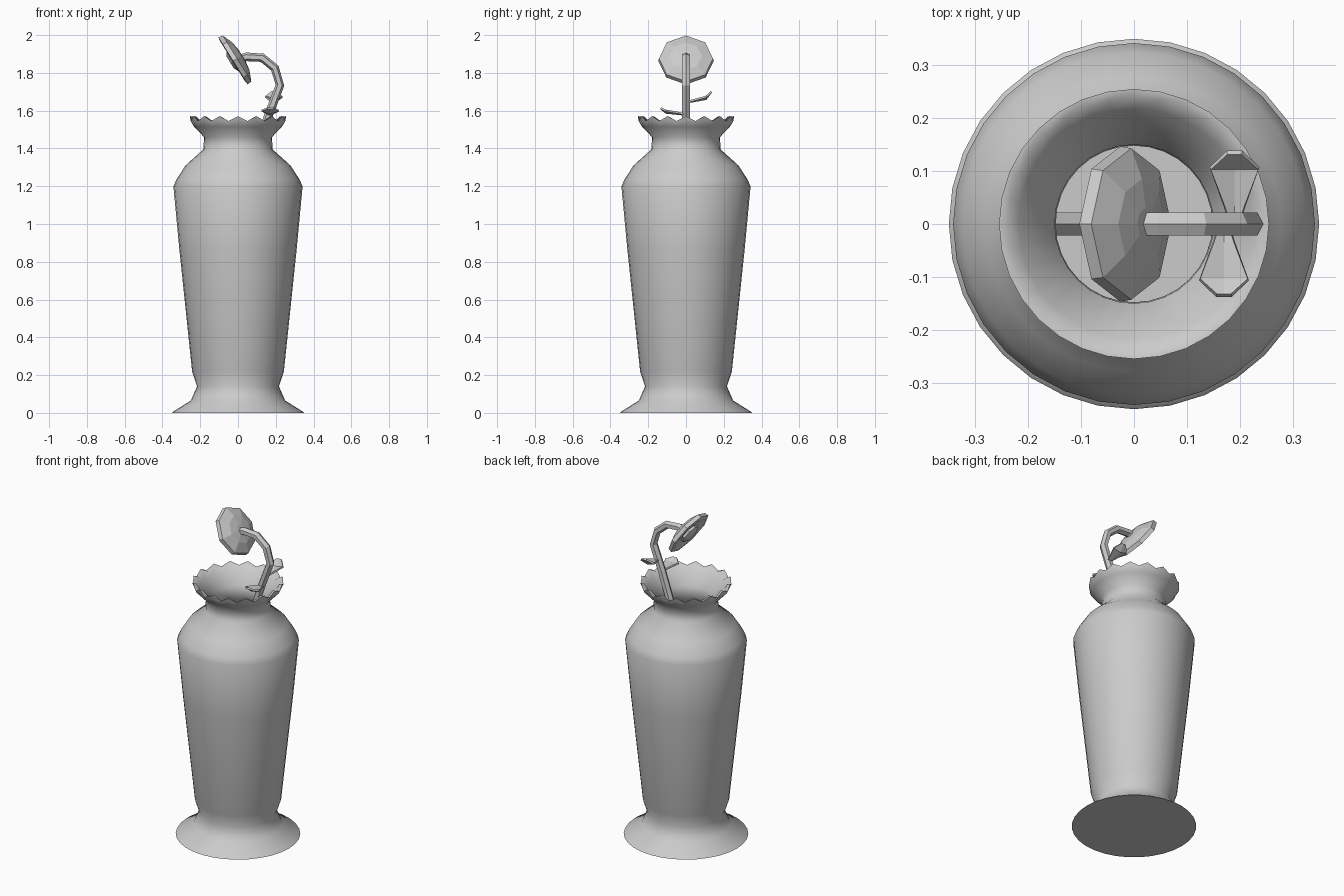
import bpy, bmesh, math
from mathutils import Vector

if "Cube" in bpy.data.objects:
    bpy.data.objects.remove(bpy.data.objects["Cube"])

grey = bpy.data.materials.new("plain_grey")
grey.diffuse_color = (0.6, 0.6, 0.6, 1)
grey.use_nodes = True
grey.node_tree.nodes["Principled BSDF"].inputs["Base Color"].default_value = grey.diffuse_color


def finish(bm, name, smooth_angle=None):
    bmesh.ops.recalc_face_normals(bm, faces=bm.faces)
    me = bpy.data.meshes.new(name)
    bm.to_mesh(me)
    bm.free()
    me.materials.append(grey)
    ob = bpy.data.objects.new(name, me)
    bpy.context.collection.objects.link(ob)
    if smooth_angle:
        bpy.ops.object.select_all(action='DESELECT')
        bpy.context.view_layer.objects.active = ob
        ob.select_set(True)
        bpy.ops.object.shade_smooth_by_angle(angle=math.radians(smooth_angle))
    return ob


def loft(bm, rings):
    """Skin a list of equal-length point rings and cap both ends."""
    rows = [[bm.verts.new(p) for p in r] for r in rings]
    n = len(rows[0])
    for a, b in zip(rows, rows[1:]):
        for i in range(n):
            j = (i + 1) % n
            bm.faces.new((a[i], a[j], b[j], b[i]))
    bm.faces.new(rows[0])
    bm.faces.new(rows[-1])


# vase: outer wall, scalloped rim, inner wall; third value is the scallop height
profile = [(0.35, 0, 0), (0.345, 0.006, 0), (0.25, 0.065, 0), (0.217, 0.14, 0),
           (0.243, 0.22, 0), (0.31, 0.86, 0), (0.342, 1.2, 0), (0.325, 1.237, 0),
           (0.278, 1.31, 0), (0.183, 1.395, 0), (0.18, 1.46, 0), (0.232, 1.515, 0),
           (0.25, 1.54, 0.006), (0.255, 1.558, 0.013), (0.238, 1.556, 0.013),
           (0.218, 1.53, 0), (0.15, 1.465, 0), (0.148, 1.385, 0), (0.25, 1.29, 0),
           (0.312, 1.195, 0), (0.28, 0.86, 0), (0.213, 0.22, 0), (0.19, 0.15, 0)]
SEG = 32
bm = bmesh.new()
loft(bm, [[(r * math.cos(i * math.tau / SEG), r * math.sin(i * math.tau / SEG),
            z + w * (-1) ** i) for i in range(SEG)] for r, z, w in profile])
finish(bm, "vase", 60)

# stem: six-sided tube leaning inside the vase and drooping over at the top
path = [Vector((x, 0, z)) for x, z in
        [(-0.19, 0.3), (0.11, 1.42), (0.165, 1.585), (0.222, 1.735),
         (0.195, 1.825), (0.128, 1.88), (0.045, 1.885), (0.015, 1.875)]]
rings = []
for i, p in enumerate(path):
    d = (path[min(i + 1, len(path) - 1)] - path[max(i - 1, 0)]).normalized()
    side = Vector((d.z, 0, -d.x))
    rings.append([p + side * 0.023 * math.cos(k * math.tau / 6)
                  + Vector((0, 0.025 * math.sin(k * math.tau / 6), 0)) for k in range(6)])
bm = bmesh.new()
loft(bm, rings)
finish(bm, "stem")

# flower head: octagonal dish, facing down and to the left
centre = Vector((-0.012, 0, 1.872))
face_dir = Vector((-0.85, 0, -0.53)).normalized()
u = Vector((-face_dir.z, 0, face_dir.x))


def disc_rings(rows):
    return [[centre + face_dir * h + r * (u * math.cos(k * math.tau / 8)
             + Vector((0, math.sin(k * math.tau / 8), 0))) for k in range(8)]
            for r, h in rows]


bm = bmesh.new()
loft(bm, disc_rings([(0.03, -0.04), (0.085, -0.032), (0.143, -0.008),
                     (0.147, 0.016), (0.125, 0.02), (0.07, 0.008)]))
finish(bm, "flower_petals")
bm = bmesh.new()
loft(bm, disc_rings([(0.062, 0.0), (0.06, 0.022), (0.035, 0.034)]))
finish(bm, "flower_centre")


# leaves: folded blades on either side of the stem
def leaf(name, cx, sy, z0, rise):
    bm = bmesh.new()
    rows = []
    # distance along the leaf, half width, height, edge lift
    for y, w, h, lift in [(0.01, 0.012, 0, 0.004), (0.035, 0.02, 0.004, 0.006),
                          (0.105, 0.046, 0.3 * rise, 0.012),
                          (0.135, 0.014, rise, 0.0)]:
        rows.append([bm.verts.new((cx + s * w, sy * y, z0 + h + abs(s) * lift))
                     for s in (-1, 0, 1)])
    for a, b in zip(rows, rows[1:]):
        for i in range(2):
            bm.faces.new((a[i], a[i + 1], b[i + 1], b[i]))
    ob = finish(bm, name)
    mod = ob.modifiers.new("thickness", 'SOLIDIFY')
    mod.thickness = 0.01
    mod.offset = 0


leaf("leaf_back", 0.19, 1, 1.645, 0.055)
leaf("leaf_front", 0.17, -1, 1.578, 0.035)
